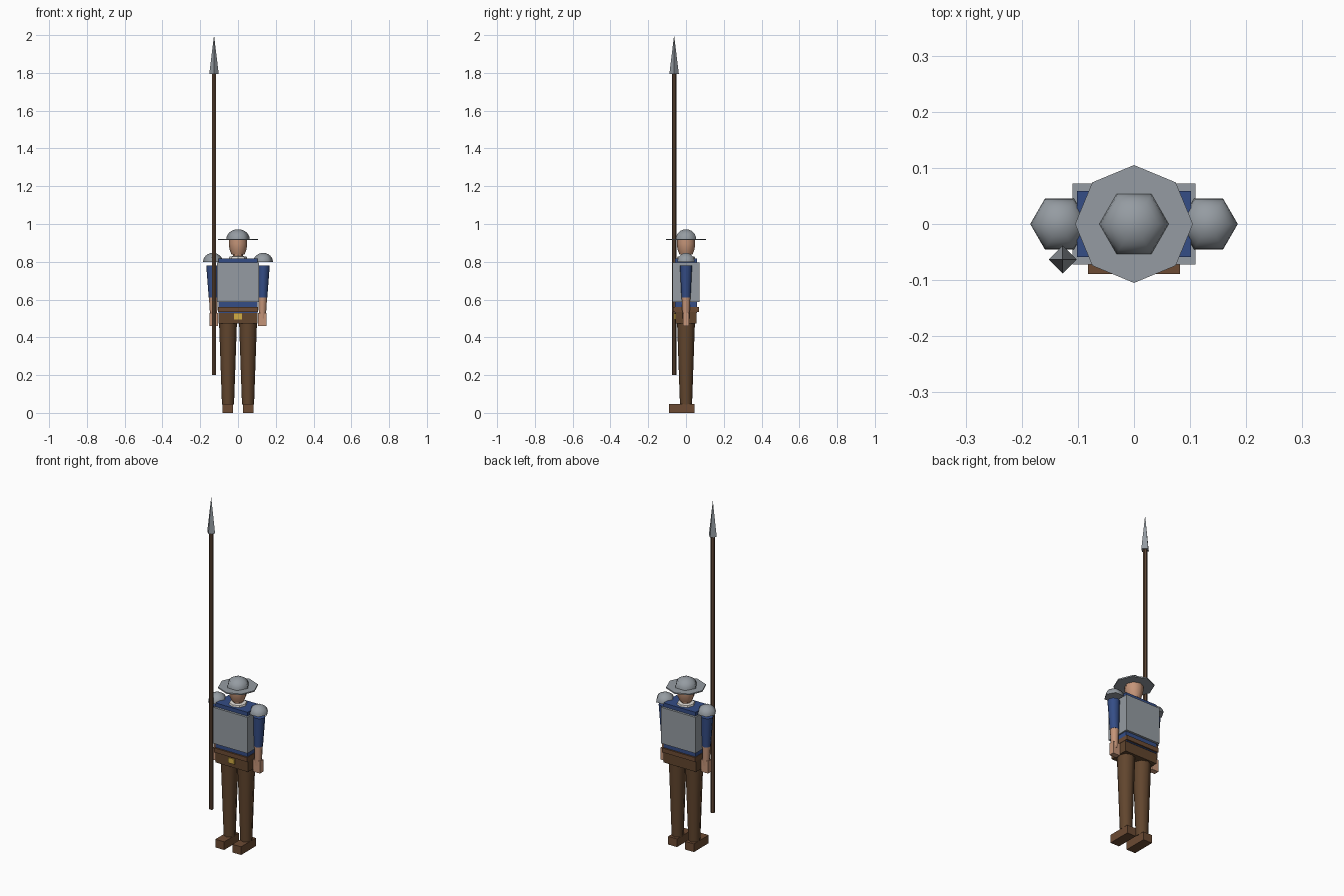
import bpy, bmesh, math
from mathutils import Matrix

if "Cube" in bpy.data.objects:
    bpy.data.objects.remove(bpy.data.objects["Cube"])


def material(name, rgb):
    m = bpy.data.materials.new(name)
    m.use_nodes = True
    m.diffuse_color = (*rgb, 1)
    bsdf = m.node_tree.nodes["Principled BSDF"]
    bsdf.inputs["Base Color"].default_value = (*rgb, 1)
    return m


STEEL = material("steel grey", (0.30, 0.33, 0.36))
BLUE = material("tunic blue", (0.035, 0.075, 0.24))
SKIN = material("skin", (0.56, 0.30, 0.19))
CLOTH = material("trouser brown", (0.12, 0.06, 0.027))
LEATHER = material("leather brown", (0.15, 0.07, 0.033))
WOOD = material("shaft brown", (0.11, 0.06, 0.034))
LINEN = material("collar white", (0.75, 0.72, 0.68))
BRASS = material("brass", (0.65, 0.42, 0.06))


def finish(bm, name, mat, smooth=None):
    bmesh.ops.recalc_face_normals(bm, faces=bm.faces)
    mesh = bpy.data.meshes.new(name)
    bm.to_mesh(mesh)
    bm.free()
    mesh.materials.append(mat)
    ob = bpy.data.objects.new(name, mesh)
    bpy.context.collection.objects.link(ob)
    if smooth:
        bpy.ops.object.select_all(action='DESELECT')
        ob.select_set(True)
        bpy.context.view_layer.objects.active = ob
        bpy.ops.object.shade_smooth_by_angle(angle=math.radians(smooth))
    return ob


def box(name, mat, x, y, z):
    """Box from (min, max) ranges."""
    bm = bmesh.new()
    bmesh.ops.create_cube(bm, size=1)
    for v in bm.verts:
        v.co = [r[0] if c < 0 else r[1] for c, r in zip(v.co, (x, y, z))]
    return finish(bm, name, mat)


def cone(name, mat, at, r_low, r_high, z, sides=8, smooth=None, lean=0):
    """Upright tapered cylinder; lean shifts its bottom end in x."""
    bm = bmesh.new()
    place = Matrix.Translation((at[0], at[1], (z[0] + z[1]) / 2))
    bmesh.ops.create_cone(bm, cap_ends=True, segments=sides, radius1=r_low,
                          radius2=r_high, depth=z[1] - z[0], matrix=place)
    for v in bm.verts:
        if v.co.z < place.translation.z:
            v.co.x += lean
    return finish(bm, name, mat, smooth)


def lathe(name, mat, at, profile, sides, smooth):
    """Turn a (radius, height) profile around a vertical axis."""
    bm = bmesh.new()
    verts = [bm.verts.new((at[0] + r, at[1], z)) for r, z in profile]
    edges = [bm.edges.new(pair) for pair in zip(verts, verts[1:])]
    bmesh.ops.spin(bm, geom=verts + edges, cent=(*at, 0), axis=(0, 0, 1),
                   angle=math.tau, steps=sides, use_duplicate=False)
    bmesh.ops.remove_doubles(bm, verts=bm.verts, dist=0.0002)
    return finish(bm, name, mat, smooth)


def dome(name, at, radius, z, height):
    arc = [(radius * math.cos(a), z + height * math.sin(a))
           for a in (math.pi / 2 * i / 6 for i in range(7))]
    lathe(name, STEEL, at, [(0, z)] + arc, 6, 65)


# Body and armour
box("torso", BLUE, (-0.102, 0.102), (-0.059, 0.059), (0.53, 0.817))
box("breastplate", STEEL, (-0.11, 0.11), (-0.072, 0.072), (0.587, 0.795))
box("belt", LEATHER, (-0.105, 0.105), (-0.068, 0.068), (0.535, 0.56))
box("hips", CLOTH, (-0.103, 0.103), (-0.056, 0.056), (0.472, 0.536))
box("buckle", BRASS, (-0.02, 0.02), (-0.063, -0.055), (0.495, 0.525))

# Head
lathe("collar", LINEN, (0, 0), [(0.026, 0.81), (0.05, 0.81), (0.046, 0.827), (0.026, 0.83)], 8, 30)
cone("neck", SKIN, (0, 0), 0.027, 0.027, (0.80, 0.85))
lathe("head", SKIN, (0, 0), [(0, 0.835), (0.034, 0.838), (0.045, 0.865),
                             (0.049, 0.895), (0.047, 0.925), (0, 0.93)], 8, 50)
cone("helmet_brim", STEEL, (0, 0), 0.105, 0.105, (0.914, 0.921))
dome("helmet_dome", (0, 0), 0.062, 0.92, 0.052)

# Limbs, one set on each side
for side, s in (("left", 1), ("right", -1)):
    dome(side + "_shoulder_pad", (s * 0.133, 0), 0.052, 0.8, 0.047)
    cone(side + "_sleeve", BLUE, (s * 0.136, 0), 0.024, 0.032, (0.61, 0.78),
         smooth=50, lean=-s * 0.005)
    cone(side + "_forearm", SKIN, (s * 0.131, 0), 0.018, 0.023, (0.5, 0.612),
         smooth=50, lean=-s * 0.002)
    box(side + "_hand", SKIN, (s * 0.129 - 0.022, s * 0.129 + 0.022),
        (-0.015, 0.015), (0.46, 0.53))
    cone(side + "_leg", CLOTH, (s * 0.053, 0), 0.032, 0.048, (0.045, 0.5), smooth=50)
    box(side + "_boot", LEATHER, (s * 0.054 - 0.028, s * 0.054 + 0.028),
        (-0.089, 0.045), (0, 0.047))

# Spear
GRIP = (-0.127, -0.063)
cone("spear_shaft", WOOD, GRIP, 0.012, 0.012, (0.2, 1.8), sides=6)
cone("spear_tip", STEEL, GRIP, 0.025, 0, (1.795, 2.0), sides=4)
